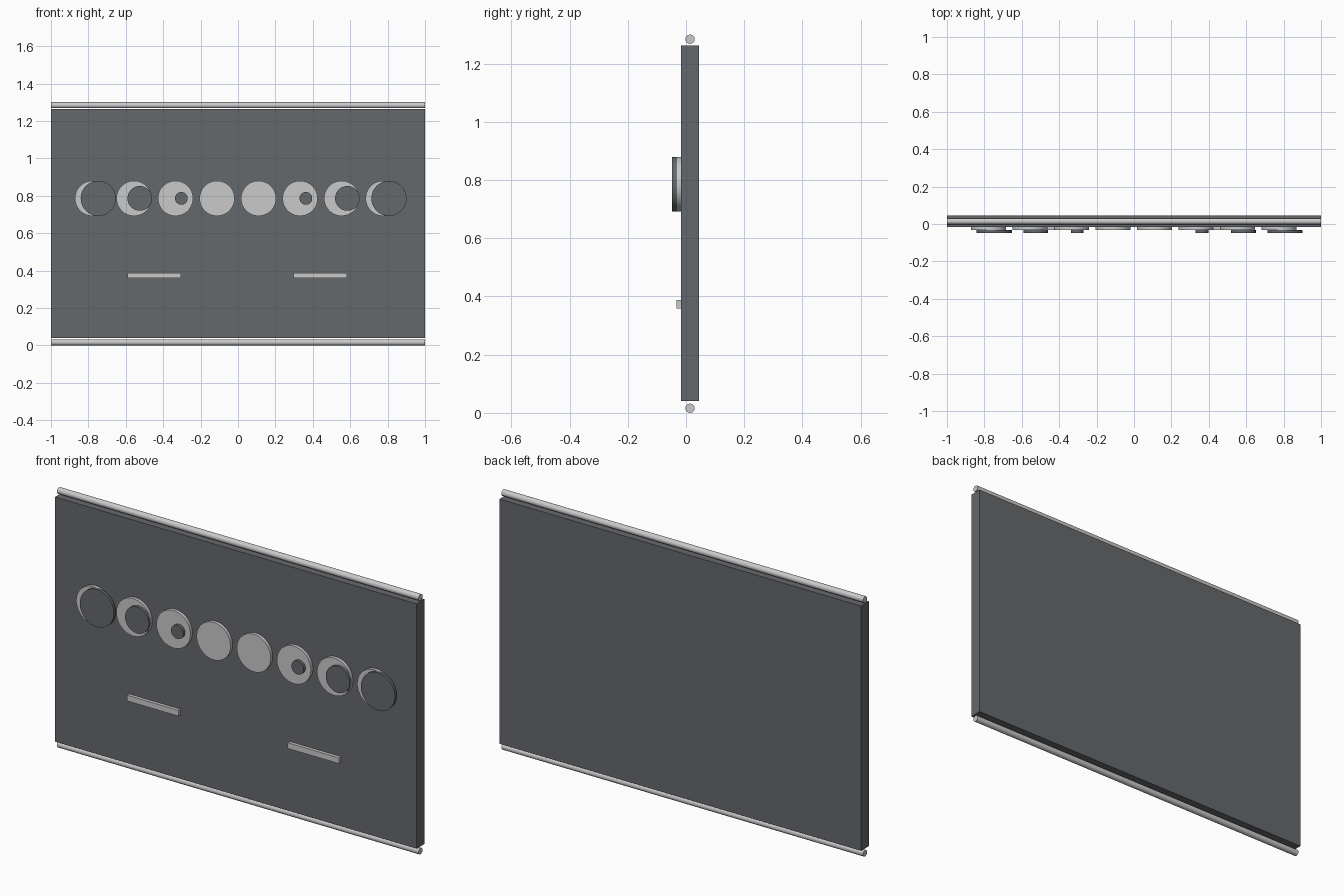
import bpy
from math import pi

cube = bpy.data.objects.get("Cube")
if cube:
    bpy.data.objects.remove(cube, do_unlink=True)


def material(name, rgb):
    mat = bpy.data.materials.new(name)
    mat.use_nodes = True
    mat.diffuse_color = (*rgb, 1)
    mat.node_tree.nodes["Principled BSDF"].inputs["Base Color"].default_value = (*rgb, 1)
    return mat


dark = material("dark grey", (0.13, 0.138, 0.15))
light = material("light grey", (0.59, 0.59, 0.59))


def box(name, x, y, z, mat):
    """Box from (min, max) pairs on each axis."""
    spans = (x, y, z)
    bpy.ops.mesh.primitive_cube_add(size=1, location=[(a + b) / 2 for a, b in spans])
    ob = bpy.context.object
    ob.scale = [b - a for a, b in spans]
    bpy.ops.object.transform_apply(location=False, rotation=False, scale=True)
    ob.name = name
    ob.data.materials.append(mat)


def cylinder(name, centre, radius, length, rotation, mat, sides):
    bpy.ops.mesh.primitive_cylinder_add(vertices=sides, radius=radius, depth=length,
                                        location=centre, rotation=rotation)
    ob = bpy.context.object
    ob.name = name
    ob.data.materials.append(mat)
    bpy.ops.object.shade_smooth_by_angle()


FRONT = -0.017   # front face of the panel
MIDDLE = -0.033  # front face of the light discs and bars
OUTER = -0.048   # front face of the dark discs

# Main panel
box("panel", (-1, 1), (FRONT, 0.045), (0.04, 1.263), dark)

# Rods along the bottom and top edges
for name, z in (("bottom_rod", 0.016), ("top_rod", 1.284)):
    cylinder(name, (0, 0.014, z), 0.016, 2, (0, pi / 2, 0), light, 16)


def disc(name, x, radius, back, front, mat):
    cylinder(name, (x, (back + front) / 2, 0.786), radius, back - front,
             (pi / 2, 0, 0), mat, 48)


# Row of light discs, each partly covered by a dark disc that grows outwards
cover_radii = (0.094, 0.066, 0.034, 0, 0, 0.034, 0.066, 0.094)
for i, radius in enumerate(cover_radii):
    x = -0.778 + 0.222 * i
    disc(f"light_disc_{i + 1}", x, 0.094, FRONT, MIDDLE, light)
    if radius:
        disc(f"dark_disc_{i + 1}", x + 0.031, radius, MIDDLE, OUTER, dark)

# Two bars below the discs
for name, x in (("right_bar", -0.59), ("left_bar", 0.298)):
    box(name, (x, x + 0.284), (MIDDLE, FRONT), (0.359, 0.388), light)
